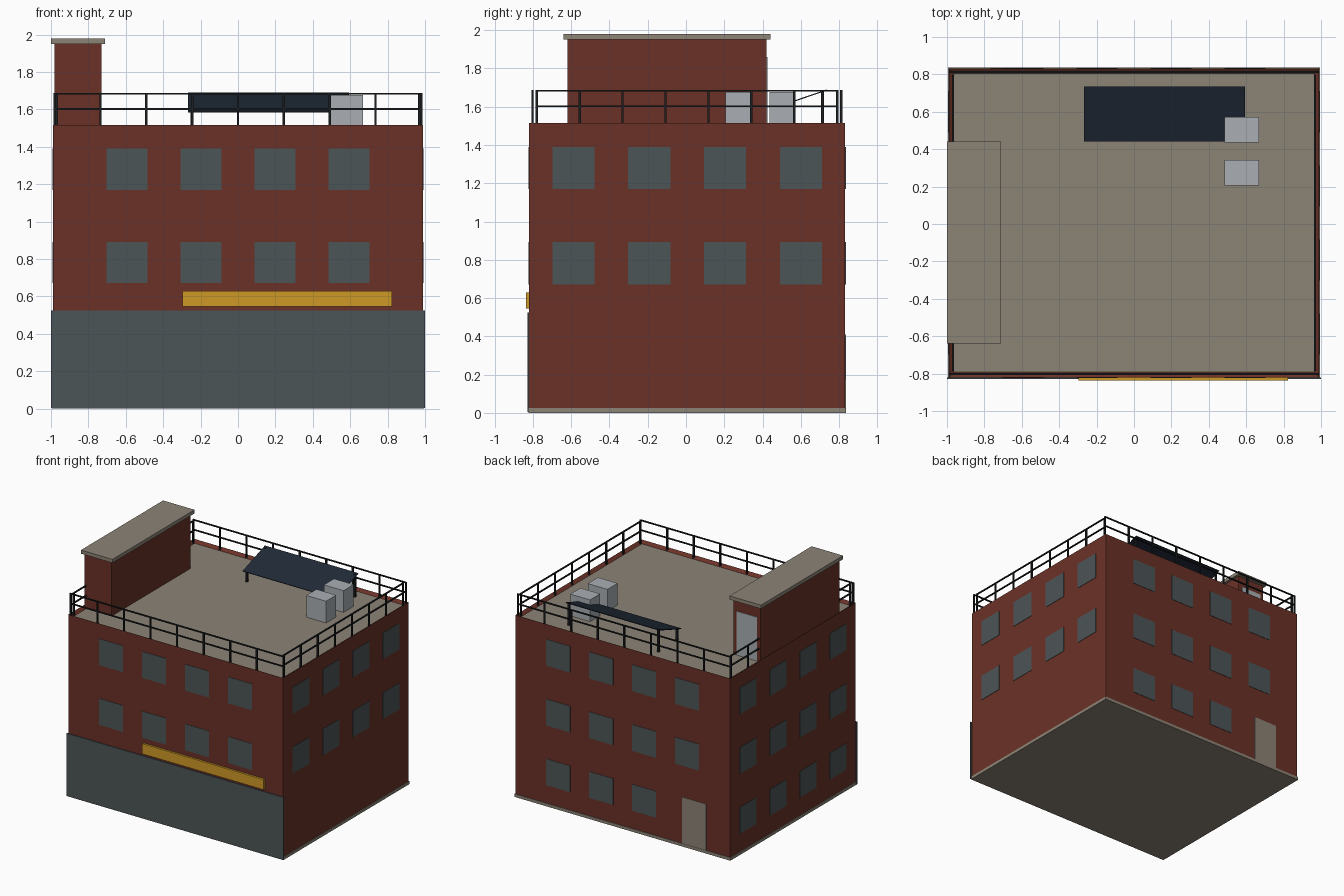
import bpy
import bmesh
import math
from mathutils import Vector

cube = bpy.data.objects.get("Cube")
if cube:
    bpy.data.objects.remove(cube, do_unlink=True)


def material(name, r, g, b):
    m = bpy.data.materials.new(name)
    m.use_nodes = True
    m.diffuse_color = (r, g, b, 1)
    bsdf = next(n for n in m.node_tree.nodes if n.type == 'BSDF_PRINCIPLED')
    bsdf.inputs["Base Color"].default_value = (r, g, b, 1)
    bsdf.inputs["Roughness"].default_value = 0.8
    return m


BRICK = material("brick_red", 0.145, 0.031, 0.020)
SLATE = material("slate_glass", 0.073, 0.089, 0.095)
STONE = material("stone_beige", 0.262, 0.227, 0.181)
YELLOW = material("sign_yellow", 0.62, 0.32, 0.019)
GREY = material("metal_grey", 0.40, 0.43, 0.455)
NAVY = material("solar_navy", 0.0144, 0.0232, 0.038)
BLACK = material("rail_black", 0.0116, 0.013, 0.0144)


def add_box(bm, lo, hi):
    """Add an axis-aligned box between two corners."""
    lo, hi = Vector(lo), Vector(hi)
    verts = bmesh.ops.create_cube(bm, size=1)["verts"]
    bmesh.ops.scale(bm, vec=hi - lo, verts=verts)
    bmesh.ops.translate(bm, vec=(lo + hi) / 2, verts=verts)


def finish(name, bm, *mats):
    mesh = bpy.data.meshes.new(name)
    bm.to_mesh(mesh)
    bm.free()
    for m in mats:
        mesh.materials.append(m)
    obj = bpy.data.objects.new(name, mesh)
    bpy.context.collection.objects.link(obj)
    return obj


def box(name, lo, hi, mat):
    bm = bmesh.new()
    add_box(bm, lo, hi)
    return finish(name, bm, mat)


WX, FRONT, BACK = 0.99, -0.82, 0.832
MID = (FRONT + BACK) / 2
BASE, TOP, ROOF = 0.025, 1.515, 1.495

# Foundation slab
box("foundation", (-0.995, FRONT - 0.004, 0), (0.995, 0.837, BASE), STONE)

# Main walls with a sunken roof deck inside the parapet
bm = bmesh.new()
add_box(bm, (-WX, FRONT, BASE), (WX, BACK, TOP))
deck = max(bm.faces, key=lambda f: f.calc_center_median().z)
bmesh.ops.inset_region(bm, faces=[deck], thickness=0.04)
bmesh.ops.translate(bm, vec=(0, 0, ROOF - TOP), verts=deck.verts)
deck.material_index = 1
finish("walls", bm, BRICK, STONE)

# Shop front and sign
box("shop_front", (-1, FRONT - 0.008, 0.004), (1, FRONT, 0.525), SLATE)
box("sign", (-0.297, -0.837, 0.545), (0.823, FRONT, 0.63), YELLOW)

# Window plates on all four sides
HALF, PLATE = 0.11, 0.003
COLUMNS = [-0.594, -0.198, 0.198, 0.594]
LOW, MIDDLE, HIGH = 0.284, 0.782, 1.28


def windows(name, axis, wall, rows, skip=()):
    bm = bmesh.new()
    for row in rows:
        for col in COLUMNS:
            if (row, col) in skip:
                continue
            if axis == 'x':
                c, h = Vector((wall, col + MID, row)), Vector((PLATE, HALF, HALF))
            else:
                c, h = Vector((col, wall, row)), Vector((HALF, PLATE, HALF))
            add_box(bm, c - h, c + h)
    finish(name, bm, SLATE)


windows("front_windows", 'y', FRONT, [MIDDLE, HIGH])
windows("left_windows", 'x', WX, [MIDDLE, HIGH])
windows("right_windows", 'x', -WX, [LOW, MIDDLE, HIGH])
windows("back_windows", 'y', BACK, [LOW, MIDDLE, HIGH], skip=[(LOW, COLUMNS[0])])

# Back door
box("back_door", (-0.77, BACK - PLATE, BASE), (-0.55, BACK + PLATE, 0.41), STONE)

# Stair house on the roof
box("stair_house", (-0.98, -0.62, ROOF), (-0.73, 0.42, 1.95), BRICK)
box("stair_house_cap", (-1, -0.64, 1.95), (-0.71, 0.442, 1.98), STONE)
box("stair_house_door", (-0.95, 0.418, ROOF), (-0.765, 0.425, 1.86), GREY)

# Roof railings: posts plus two rails per side
R = 0.006
RAIL_HEIGHTS = (1.602, 1.684)


def railing(name, start, end, posts):
    start, end = Vector(start), Vector(end)
    pad = Vector((R, R, 0))
    bm = bmesh.new()
    for i in range(posts):
        p = start.lerp(end, i / (posts - 1))
        add_box(bm, p - pad, p + pad + Vector((0, 0, RAIL_HEIGHTS[1] - p.z)))
    for z in RAIL_HEIGHTS:
        a, b = start.copy(), end.copy()
        a.z, b.z = z - R * 0.7, z + R * 0.7
        add_box(bm, a - pad, b + pad)
    finish(name, bm, BLACK)


for name, y in (("front_railing", -0.802), ("back_railing", 0.812)):
    railing(name, (-0.98, y, ROOF), (0.98, y, ROOF), 9)
for name, x in (("right_railing", -0.968), ("left_railing", 0.968)):
    railing(name, (x, -0.78, ROOF), (x, 0.79, ROOF), 8)

# Rooftop air units
for name, y in (("front_air_unit", 0.207), ("back_air_unit", 0.437)):
    box(name, (0.485, y, ROOF), (0.667, y + 0.134, 1.676), GREY)

# Tilted solar panel on four legs
tilt = math.atan2(0.1, 0.294)
length = math.hypot(0.1, 0.294)
panel = box("solar_panel", (-0.43, -length / 2, -0.003), (0.43, length / 2, 0.003), NAVY)
panel.location = (0.164, 0.588, 1.637)
panel.rotation_euler.x = tilt
bm = bmesh.new()
for x in (-0.247, 0.577):
    for y, z in ((0.47, 1.594), (0.714, 1.686)):
        add_box(bm, (x - 0.008, y - 0.008, ROOF), (x + 0.008, y + 0.008, z))
finish("solar_panel_legs", bm, BLACK)
